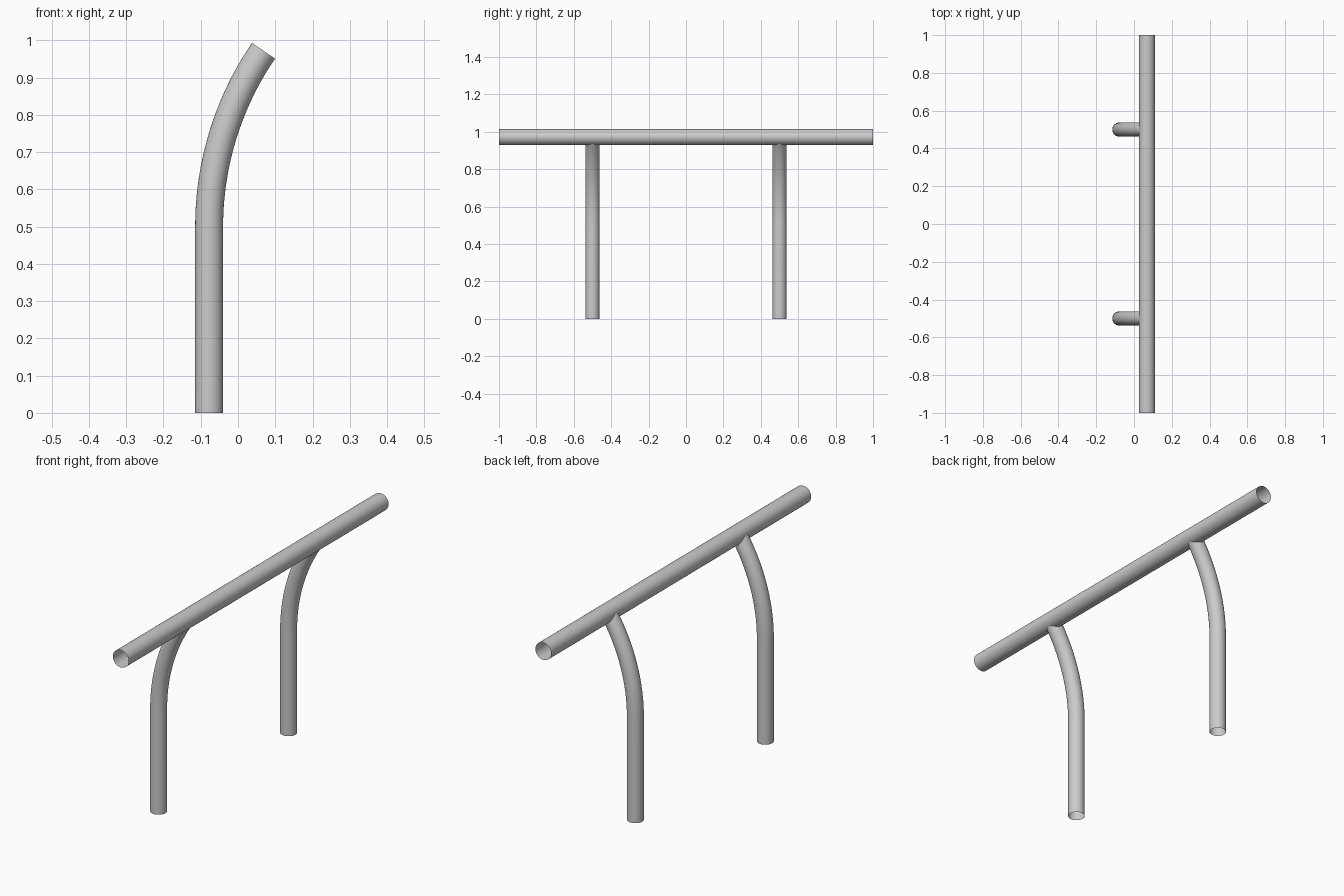
import bpy, bmesh
from math import sin, cos, tau, atan2
from mathutils import Vector

if "Cube" in bpy.data.objects:
    bpy.data.objects.remove(bpy.data.objects["Cube"])


def tube(name, path, radius, side, sides=48):
    """Open-ended pipe along a path of (point, tangent); side is a fixed axis across it."""
    bm = bmesh.new()
    rings = []
    for p, t in path:
        across = side.cross(t)
        rings.append([bm.verts.new(p + radius * (cos(tau * i / sides) * side + sin(tau * i / sides) * across))
                      for i in range(sides)])
    for a, b in zip(rings, rings[1:]):
        for i in range(sides):
            j = (i + 1) % sides
            bm.faces.new((a[i], a[j], b[j], b[i])).smooth = True
    me = bpy.data.meshes.new(name)
    bm.to_mesh(me)
    bm.free()
    ob = bpy.data.objects.new(name, me)
    bpy.context.collection.objects.link(ob)
    return ob


POST_X, BEND_Z = -0.0775, 0.5
TOP_X, TOP_Z = 0.0685, 0.972

# Rail
d = Vector((0, 1, 0))
tube("rail", [(Vector((TOP_X, y, TOP_Z)), d) for y in (-1, 1)], 0.0425, Vector((1, 0, 0)))

# Posts: straight leg, then an arc up to the rail's centre line
angle = 2 * atan2(TOP_X - POST_X, TOP_Z - BEND_Z)
bend = (TOP_Z - BEND_Z) / sin(angle)
steps = 20
for label, y in (("front", -0.5), ("back", 0.5)):
    path = [(Vector((POST_X, y, 0)), Vector((0, 0, 1)))]
    for k in range(steps + 1):
        a = angle * k / steps
        path.append((Vector((POST_X + bend * (1 - cos(a)), y, BEND_Z + bend * sin(a))),
                     Vector((sin(a), 0, cos(a)))))
    tube(label + "_post", path, 0.0375, Vector((0, 1, 0)))
